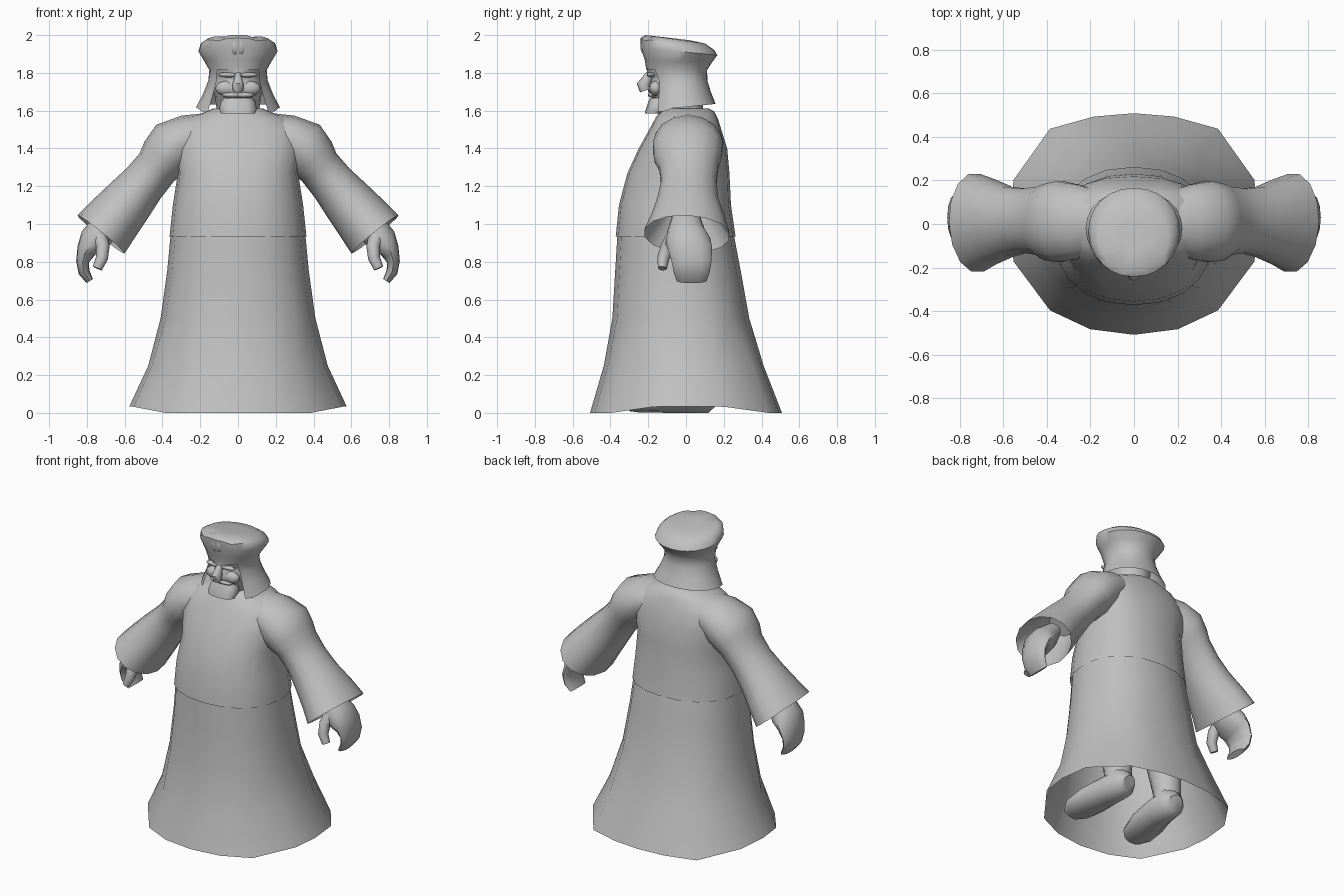
import bpy, bmesh, math
from mathutils import Vector

grey = bpy.data.materials.new("plain_grey")
grey.diffuse_color = (0.53, 0.53, 0.53, 1)


def finish(name, bm, mirror=False, angle=50):
    bmesh.ops.recalc_face_normals(bm, faces=bm.faces[:])
    me = bpy.data.meshes.new(name)
    bm.to_mesh(me)
    bm.free()
    me.materials.append(grey)
    for p in me.polygons:
        p.use_smooth = True
    me.set_sharp_from_angle(angle=math.radians(angle))
    ob = bpy.data.objects.new(name, me)
    bpy.context.collection.objects.link(ob)
    if mirror:
        ob.modifiers.new("mirror", 'MIRROR')
    return ob


def loft(name, rings, caps=(True, True), mirror=False, skip=None, angle=50):
    """Skin a list of point rings; skip(row, column) leaves a hole."""
    bm = bmesh.new()
    vs = [[bm.verts.new(p) for p in r] for r in rings]
    n = len(vs[0])
    for i in range(len(vs) - 1):
        for j in range(n):
            if skip and skip(i, j):
                continue
            k = (j + 1) % n
            bm.faces.new((vs[i][j], vs[i][k], vs[i + 1][k], vs[i + 1][j]))
    if caps[0]:
        bm.faces.new(vs[0][::-1])
    if caps[1]:
        bm.faces.new(vs[-1])
    return finish(name, bm, mirror, angle)


def level_ring(z, rx, yf, yb, n=16, power=2.0, slope=0.0):
    """Rounded horizontal ring starting at the front; slope tilts it along y."""
    pts = []
    for j in range(n):
        a = 2 * math.pi * j / n
        s, c = math.sin(a), -math.cos(a)
        e = 2 / power
        x = rx * math.copysign(abs(s) ** e, s)
        y = (yb + yf) / 2 + (yb - yf) / 2 * math.copysign(abs(c) ** e, c)
        pts.append(Vector((x, y, z + slope * y)))
    return pts


def tube(name, stations, side, n=12, caps=(True, True), mirror=True):
    """Oval tube through (x, y, z, half depth, half width along side)."""
    rings = []
    for i, (x, y, z, ru, rv) in enumerate(stations):
        a, b = stations[max(i - 1, 0)], stations[min(i + 1, len(stations) - 1)]
        t = (Vector(b[:3]) - Vector(a[:3])).normalized()
        u = t.cross(Vector(side)).normalized()
        v = u.cross(t)
        rings.append([Vector((x, y, z)) + u * ru * math.cos(2 * math.pi * j / n)
                      + v * rv * math.sin(2 * math.pi * j / n) for j in range(n)])
    return loft(name, rings, caps, mirror)


def blob(name, loc, size, mirror=False):
    bm = bmesh.new()
    bmesh.ops.create_uvsphere(bm, u_segments=12, v_segments=8, radius=1)
    for v in bm.verts:
        v.co = Vector([c * s + l for c, s, l in zip(v.co, size, loc)])
    return finish(name, bm, mirror)


# Skirt, open below: faceted hem lifted at the sides
skirt = [level_ring(z, rx, yf, yb, 16, 2.25) for z, rx, yf, yb in (
    (0, .575, -.508, .508), (.25, .475, -.435, .41), (.5, .41, -.39, .335),
    (.75, .375, -.375, .29), (.96, .355, -.362, .25))]
outline = [(0, -1), (.35, -.95), (.67, -.78), (.96, -.34), (1, 0),
           (.96, .4), (.67, .86), (.32, .97), (0, 1)]
for j, (u, v) in enumerate(outline):
    for ring, rx, yc, ry in ((skirt[0], .575, 0, .508), (skirt[1], .475, -.012, .423)):
        for s, k in ((1, j), (-1, -j % 16)):
            ring[k].x, ring[k].y = s * u * rx, yc + v * ry
for p in skirt[0]:
    p.z = .035 * (abs(p.x) / .575) ** 2 if abs(p.x) > .4 else 0
loft("robe_skirt", skirt, (False, False))

# Upper robe, slightly overlapping the skirt
loft("robe_body", [level_ring(z, rx, yf, yb, 20, p) for z, rx, yf, yb, p in (
    (.935, .362, -.372, .262, 2.25), (1.1, .345, -.355, .238, 2.3),
    (1.27, .318, -.31, .23, 2.4), (1.4, .345, -.25, .218, 2.5),
    (1.49, .335, -.2, .19, 2.5), (1.555, .27, -.165, .17, 2.4),
    (1.595, .17, -.14, .15, 2.1), (1.612, .13, -.12, .12, 2))], (False, True))

# Sleeves with an open, lined cuff
Y = (0, 1, 0)
tube("sleeve", [(.14, .01, 1.475, .115, .14), (.26, .01, 1.455, .125, .175),
                (.34, .01, 1.41, .148, .19), (.39, .01, 1.35, .136, .18),
                (.43, .015, 1.30, .117, .16), (.50, .015, 1.215, .12, .15),
                (.58, .01, 1.12, .136, .165), (.66, .01, 1.025, .15, .2),
                (.725, .005, .945, .16, .23)],
     Y, 14, (True, False))
tube("cuff_lining", [(.725, .005, .945, .16, .23), (.66, .01, 1.025, .13, .17),
                     (.58, .01, 1.12, .08, .1)], Y, 14, (False, True))

# Mitten hands with thumbs
tube("hand", [(.66, 0, 1.04, .055, .075), (.72, 0, .965, .08, .1),
              (.765, .01, .91, .08, .12), (.803, .025, .86, .052, .115),
              (.823, .03, .80, .034, .105), (.815, .03, .745, .03, .095),
              (.785, .03, .698, .02, .08)], Y)
tube("thumb", [(.74, -.05, .95, .045, .045), (.715, -.095, .88, .036, .04),
               (.72, -.12, .82, .032, .032), (.745, -.125, .765, .026, .024)], Y, 8)

# Legs and boots under the skirt
X = (1, 0, 0)
tube("leg", [(.18, .04, .62, .13, .13), (.19, .06, .38, .11, .11),
             (.195, .08, .2, .09, .09), (.195, .085, .08, .08, .085)], X, 10)
tube("boot", [(.185, .172, .07, .05, .05), (.19, .13, .095, .095, .09),
              (.2, 0, .09, .09, .098), (.22, -.13, .075, .075, .115),
              (.24, -.25, .055, .055, .105), (.245, -.305, .042, .034, .06)], X)

# Head and neck, with brow and eye hollows in the profile
loft("head", [level_ring(*r) for r in (
    (1.56, .11, -.11, .09), (1.62, .115, -.15, .09), (1.675, .122, -.182, .09),
    (1.70, .13, -.2, .09), (1.735, .135, -.2, .09), (1.76, .13, -.183, .09),
    (1.782, .128, -.187, .09), (1.80, .127, -.208, .09), (1.86, .125, -.205, .09))])

# Flared hair: open over the face, bulging crown with a soft top
N = 24
hair = [level_ring(z, rx, yf, yb, N, 2.1, sl) for z, rx, yf, yb, sl in (
    (1.62, .222, -.2, .157, .1), (1.69, .185, -.188, .133, .04),
    (1.76, .157, -.185, .113, 0), (1.815, .152, -.21, .112, 0),
    (1.86, .178, -.218, .138, -.03), (1.91, .21, -.24, .166, -.1),
    (1.945, .198, -.242, .15, -.16), (1.97, .16, -.215, .1, -.14),
    (1.975, .07, -.13, .02, -.12))]
for row in hair[5:8]:
    for j in (2, N - 2):
        row[j].z -= .01
for j in (3, 4, N - 3, N - 4):
    hair[0][j].z -= .012
loft("hair", hair, (False, True), skip=lambda i, j: i < 3 and (j < 3 or j >= N - 3))
blob("forelock", (.016, -.218, 1.945), (.026, .024, .05), True)

# Face: brow, cheeks, nose, moustache and beard
blob("brow", (.05, -.185, 1.79), (.055, .022, .014), True)
blob("cheek", (.06, -.16, 1.718), (.06, .036, .04), True)
tube("nose", [(0, -.18, 1.80, .024, .016), (0, -.205, 1.77, .026, .022),
              (0, -.225, 1.738, .036, .032), (0, -.215, 1.706, .03, .026)],
     X, 8, mirror=False)
blob("moustache", (.03, -.178, 1.683), (.055, .024, .015), True)
loft("beard", [level_ring(z, rx, yf, yb, 12, 2.6) for z, rx, yf, yb in (
    (1.668, .075, -.19, -.08), (1.645, .092, -.2, -.08),
    (1.61, .1, -.212, -.09), (1.585, .09, -.218, -.12))])
